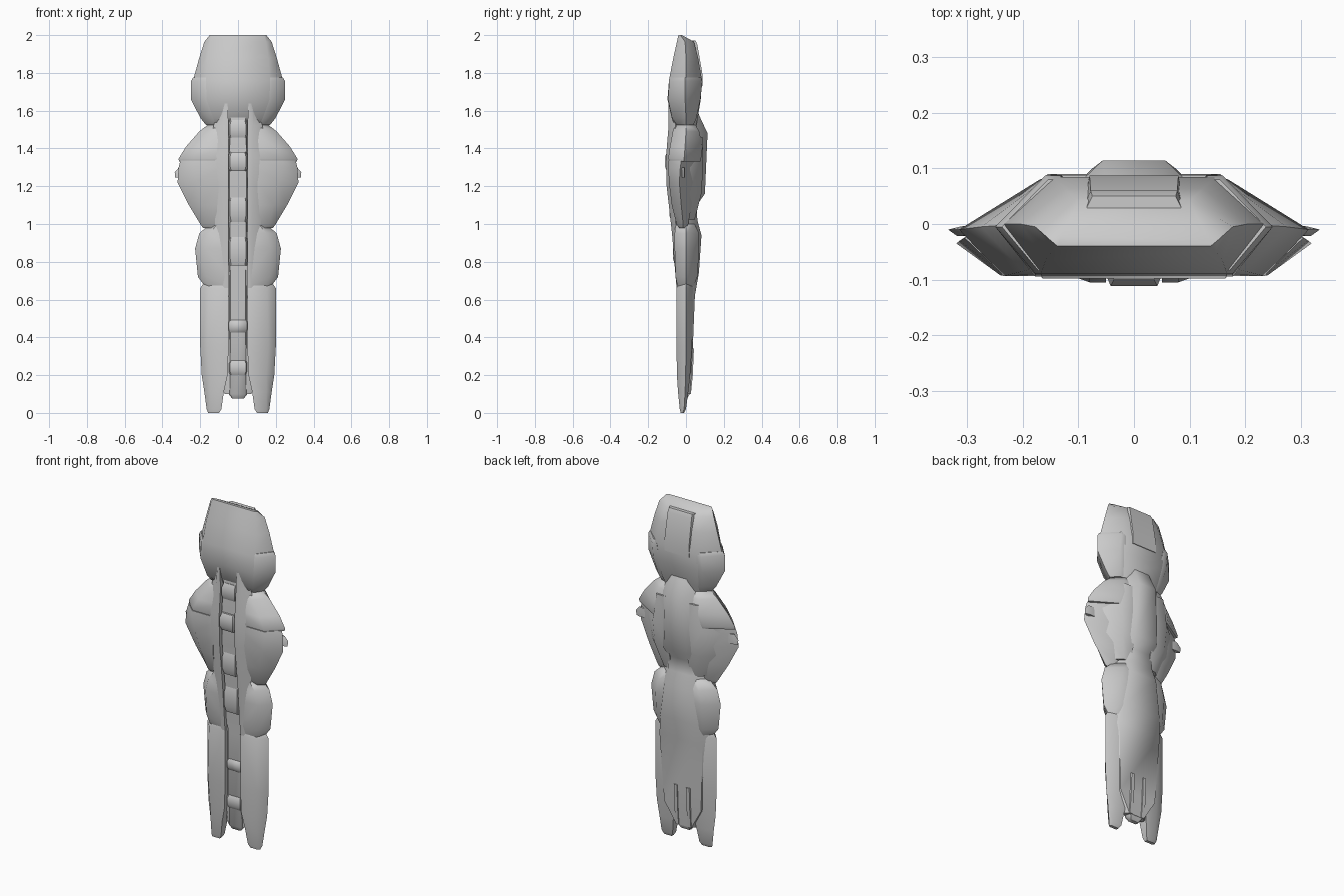
import bpy, bmesh, math


def skin(name, rings, angle=55):
    """Skin equal-sized rings of 3D points into one closed, smooth-shaded hull."""
    bm = bmesh.new()
    loops = [[bm.verts.new(p) for p in ring] for ring in rings]
    n = len(loops[0])
    for a, b in zip(loops, loops[1:]):
        for i in range(n):
            j = (i + 1) % n
            bm.faces.new((a[i], a[j], b[j], b[i]))
    bm.faces.new(loops[0])
    bm.faces.new(loops[-1])
    bmesh.ops.recalc_face_normals(bm, faces=bm.faces)
    mesh = bpy.data.meshes.new(name)
    bm.to_mesh(mesh)
    bm.free()
    obj = bpy.data.objects.new(name, mesh)
    bpy.context.collection.objects.link(obj)
    bpy.ops.object.select_all(action='DESELECT')
    bpy.context.view_layer.objects.active = obj
    obj.select_set(True)
    bpy.ops.object.shade_smooth_by_angle(angle=math.radians(angle))
    return obj


def core(name, sections):
    """Symmetric hull; section = z, edge x, edge y, front x, front y, back x, back y."""
    rings = []
    for z, w, ye, wf, yf, wb, yb in sections:
        half = [(wf, yf), (w, ye), (wb, yb)]
        ring = half + [(-x, y) for x, y in reversed(half)]
        rings.append([(x, y, z) for x, y in ring])
    return skin(name, rings)


def pair(name, sections):
    """Left and right hulls; section = z, inner x, edge x, edge y, front x, front y, back x, back y."""
    for side, s in (("right", 1), ("left", -1)):
        rings = []
        for z, xi, xo, ye, xf, yf, xb, yb in sections:
            ring = [(xi, yf), (xf, yf), (xo, ye), (xb, yb), (xi, yb)]
            rings.append([(s * x, y, z) for x, y in ring])
        skin(side + "_" + name, rings)


# Nose hull with its bevelled top
core("nose_hull", [
    (1.50, .13, .00, .09, -.05, .09, .05),
    (1.56, .185, .00, .13, -.075, .11, .062),
    (1.66, .235, .00, .165, -.098, .13, .078),
    (1.76, .238, .00, .168, -.09, .145, .085),
    (1.88, .205, .00, .16, -.067, .125, .064),
    (1.965, .178, -.005, .148, -.048, .10, .042),
    (2.00, .15, -.03, .138, -.04, .13, -.022)])

# Raised hatch on the back of the nose
core("rear_hatch", [
    (1.73, .09, .05, .09, .04, .08, .087),
    (1.80, .09, .05, .09, .04, .08, .086),
    (1.95, .09, .03, .085, .01, .078, .06),
    (1.972, .085, .03, .08, .01, .075, .05)])

# Cheek pods beside the nose
pair("cheek_pod", [
    (1.525, .09, .17, .00, .14, -.05, .13, .04),
    (1.56, .10, .198, .00, .15, -.074, .14, .055),
    (1.66, .12, .25, -.005, .178, -.095, .16, .076),
    (1.755, .13, .25, -.005, .178, -.089, .16, .087),
    (1.775, .14, .238, -.005, .172, -.084, .155, .08)])

# Main body running from the neck down to the tail
core("main_body", [
    (.10, .07, .00, .05, -.02, .05, .022),
    (.22, .13, .00, .06, -.025, .12, .031),
    (.62, .17, .00, .07, -.025, .14, .047),
    (.74, .18, .00, .08, -.04, .12, .068),
    (.94, .17, .00, .08, -.05, .085, .082),
    (1.02, .14, .00, .08, -.055, .075, .06),
    (1.10, .13, .00, .08, -.06, .075, .057),
    (1.16, .155, .02, .08, -.07, .075, .10),
    (1.48, .155, .02, .08, -.07, .057, .114),
    (1.57, .13, .00, .07, -.05, .05, .072),
    (1.62, .11, .00, .06, -.04, .05, .055)])

# Upper shoulder plates
pair("shoulder_plate", [
    (1.525, .06, .16, .00, .11, -.055, .10, .05),
    (1.49, .07, .205, .00, .14, -.07, .13, .07),
    (1.41, .08, .275, -.005, .20, -.085, .15, .088),
    (1.345, .08, .315, -.01, .235, -.094, .17, .08),
    (1.33, .09, .312, -.012, .23, -.085, .17, .075)])

# Lower shoulder lobes, split from the plates by a seam
pair("shoulder_lobe", [
    (1.335, .09, .305, -.025, .235, -.092, .18, .055),
    (1.30, .09, .314, -.03, .24, -.093, .20, .045),
    (1.22, .10, .32, -.035, .22, -.09, .20, .04),
    (1.10, .11, .26, -.025, .19, -.075, .17, .03),
    (1.00, .112, .20, -.015, .165, -.05, .155, .012),
    (.978, .12, .185, -.015, .16, -.035, .15, .00)])

# Rear flank panels and small wing-tip fins
pair("rear_flank", [
    (1.46, .06, .18, .015, .14, .00, .13, .088),
    (1.30, .06, .25, .01, .20, -.01, .155, .09),
    (1.16, .06, .22, .01, .18, -.01, .145, .082),
    (1.02, .06, .15, .01, .13, .00, .11, .045)])
pair("tip_fin", [
    (1.245, .27, .332, -.012, .318, -.022, .31, -.004),
    (1.275, .27, .335, -.01, .318, -.022, .31, -.004),
    (1.30, .27, .312, -.01, .30, -.02, .30, -.005)])

# Hip pods
pair("hip_pod", [
    (.67, .05, .175, .00, .15, -.045, .14, .04),
    (.72, .05, .212, .00, .165, -.055, .15, .06),
    (.87, .05, .227, .00, .17, -.06, .15, .07),
    (.95, .05, .205, .00, .15, -.06, .13, .07),
    (1.00, .05, .15, .00, .11, -.055, .10, .045)])

# Long tail booms ending in prongs
pair("tail_boom", [
    (.69, .05, .18, .00, .14, -.04, .13, .036),
    (.66, .05, .20, .00, .155, -.05, .14, .041),
    (.35, .05, .20, .00, .16, -.05, .14, .032),
    (.20, .055, .192, -.002, .15, -.048, .14, .022),
    (.11, .075, .178, -.005, .15, -.042, .14, .012),
    (.02, .088, .166, -.01, .15, -.033, .145, .00),
    (.00, .10, .158, -.018, .148, -.028, .148, -.01)])

# Rails flanking the front spine, sloping out into the body
pair("spine_rail", [
    (.66, .05, .10, -.035, .07, -.05, .09, -.02),
    (.95, .05, .12, -.05, .075, -.074, .10, -.03),
    (1.20, .05, .13, -.07, .08, -.102, .10, -.04),
    (1.36, .05, .15, -.08, .08, -.105, .10, -.04),
    (1.52, .05, .13, -.055, .08, -.092, .09, -.03),
    (1.64, .055, .085, -.075, .07, -.093, .075, -.03)])

# Central spine strip with evenly bevelled raised blocks
core("spine_strip", [
    (.075, .03, -.01, .025, -.018, .025, .005),
    (.10, .05, -.01, .038, -.03, .04, .02),
    (.64, .05, -.02, .04, -.035, .04, .01),
    (1.20, .055, -.05, .045, -.085, .05, .00),
    (1.36, .055, -.05, .045, -.09, .05, .00),
    (1.58, .05, -.04, .04, -.075, .05, .00)])
for k, (z, h, y) in enumerate([(.24, .08, -.042), (.46, .07, -.044), (.86, .16, -.07),
                               (1.08, .14, -.088), (1.33, .10, -.112), (1.50, .10, -.092)]):
    core("spine_block_%d" % (k + 1), [
        (z - h / 2, .048, y + .03, .036, y + .012, .04, y + .05),
        (z - h / 4, .05, y + .02, .042, y, .04, y + .05),
        (z + h / 4, .05, y + .02, .042, y, .04, y + .05),
        (z + h / 2, .048, y + .03, .036, y + .012, .04, y + .05)])

# Rear tail fairings between the prongs
pair("tail_fairing", [
    (.10, .03, .055, .01, .05, -.01, .05, .026),
    (.20, .03, .06, .015, .055, -.01, .05, .036),
    (.34, .03, .06, .02, .055, -.01, .05, .042)])
